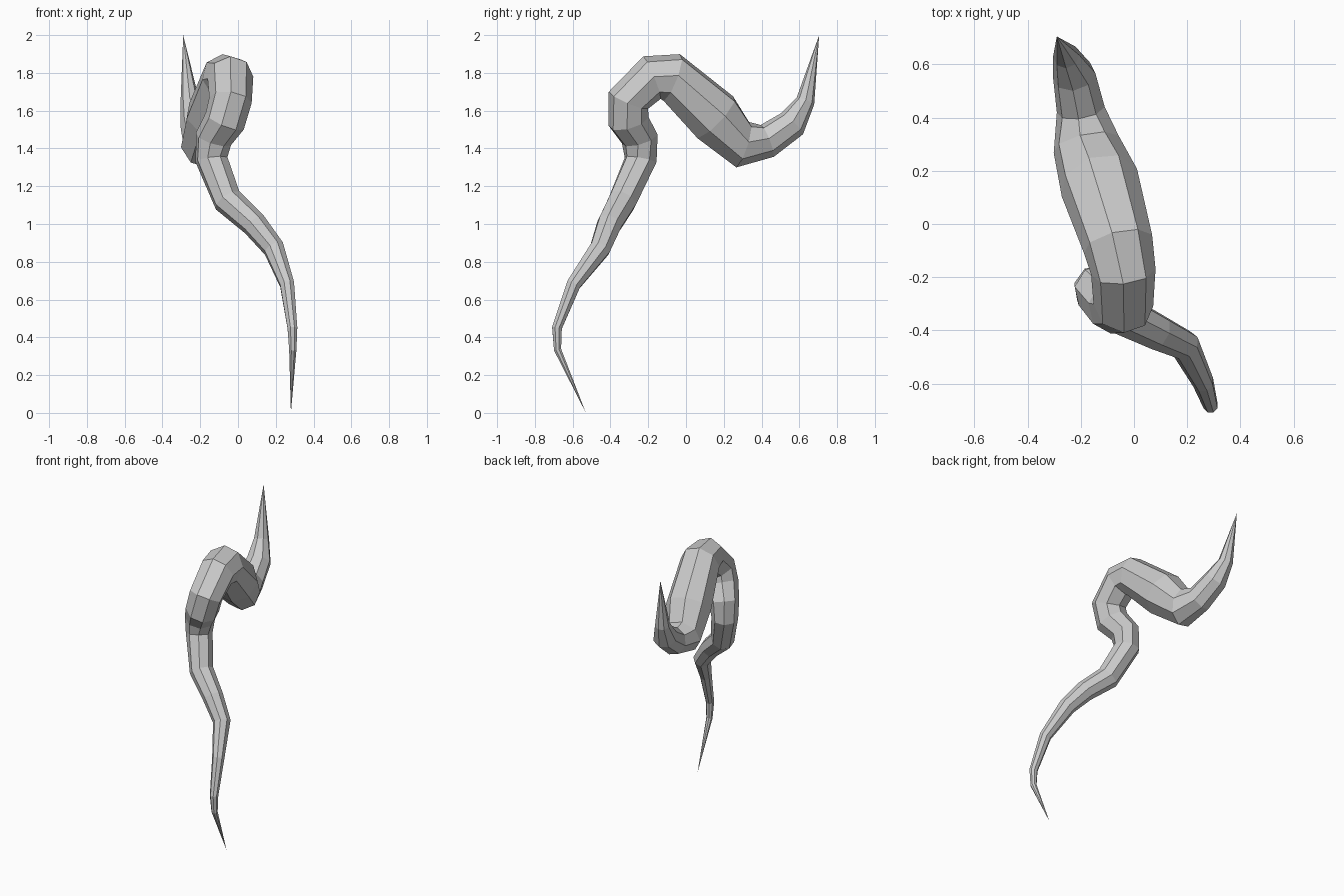
import bpy, bmesh, math
from mathutils import Vector

if "Cube" in bpy.data.objects:
    bpy.data.objects.remove(bpy.data.objects["Cube"])

SIDES = 8
TAIL_TIP = Vector((0.28, -0.53, 0.0))
HEAD_TIP = Vector((-0.29, 0.705, 2.0))

# centre line of the body: x, y, z, radius
PATH = [
    (0.29, -0.68, 0.335, 0.02),
    (0.288, -0.683, 0.45, 0.027),
    (0.26, -0.595, 0.68, 0.039),
    (0.19, -0.455, 0.87, 0.056),
    (0.085, -0.405, 1.0, 0.066),
    (-0.055, -0.335, 1.125, 0.076),
    (-0.14, -0.24, 1.34, 0.084),
    (-0.13, -0.245, 1.45, 0.095),
    (-0.07, -0.305, 1.545, 0.106),
    (-0.04, -0.305, 1.655, 0.109),
    (-0.04, -0.18, 1.775, 0.117),
    (-0.06, -0.075, 1.775, 0.128),
    (-0.13, 0.155, 1.565, 0.145),
    (-0.18, 0.30, 1.42, 0.122),
    (-0.20, 0.43, 1.44, 0.088),
    (-0.225, 0.56, 1.53, 0.078),
    (-0.255, 0.632, 1.65, 0.048),
]

bm = bmesh.new()
centres = [Vector(p[:3]) for p in PATH]
line = [TAIL_TIP] + centres + [HEAD_TIP]
side = Vector((1, 0, 0))
rings = []
for i, c in enumerate(centres):
    # ring lies on the bisecting plane, its frame is carried along the path
    tangent = ((c - line[i]).normalized() + (line[i + 2] - c).normalized()).normalized()
    side = (side - tangent * side.dot(tangent)).normalized()
    up = tangent.cross(side)
    ring = []
    for k in range(SIDES):
        a = 2 * math.pi * (k + 0.5) / SIDES
        ring.append(bm.verts.new(c + (side * math.cos(a) + up * math.sin(a)) * PATH[i][3] * 1.04))
    rings.append(ring)

# body skin
for a, b in zip(rings, rings[1:]):
    for k in range(SIDES):
        n = (k + 1) % SIDES
        bm.faces.new((a[k], a[n], b[n], b[k]))

# pointed ends
for ring, tip in ((rings[0], TAIL_TIP), (rings[-1], HEAD_TIP)):
    v = bm.verts.new(tip)
    for k in range(SIDES):
        bm.faces.new((ring[k], ring[(k + 1) % SIDES], v))

bmesh.ops.recalc_face_normals(bm, faces=bm.faces)
mesh = bpy.data.meshes.new("twisted_body")
bm.to_mesh(mesh)
bm.free()
bpy.context.collection.objects.link(bpy.data.objects.new("twisted_body", mesh))
